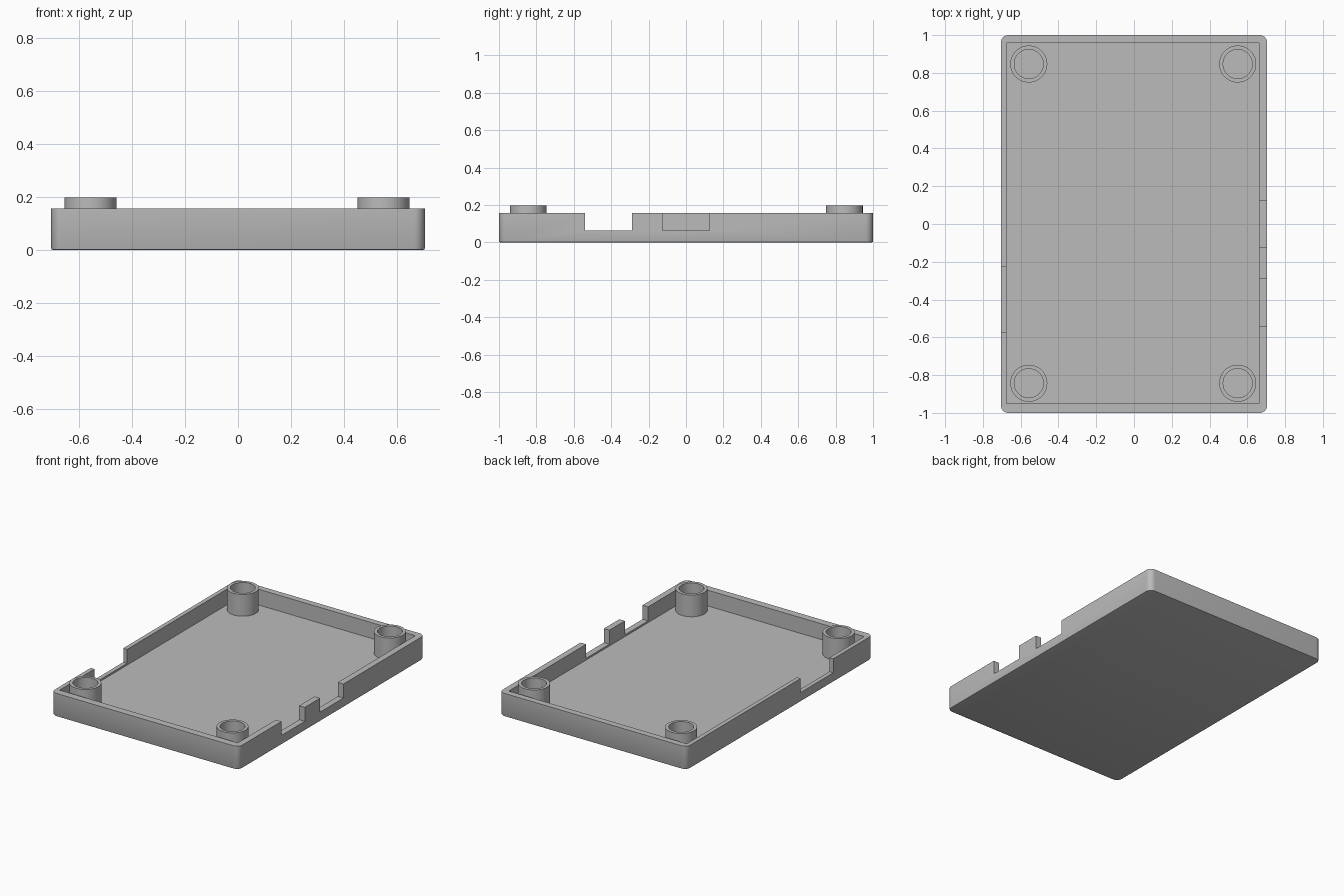
import bpy
import bmesh
from math import radians, tau
from mathutils import Vector

if "Cube" in bpy.data.objects:
    bpy.data.objects.remove(bpy.data.objects["Cube"], do_unlink=True)

HALF_X, HALF_Y = 0.705, 1.0
WALL_TOP, FLOOR, NOTCH_Z, POST_TOP = 0.157, 0.05, 0.062, 0.198

grey = bpy.data.materials.new("plain grey")
grey.diffuse_color = (0.5, 0.5, 0.5, 1)
grey.use_nodes = True
grey.node_tree.nodes["Principled BSDF"].inputs["Base Color"].default_value = (0.5, 0.5, 0.5, 1)


def add_object(name, bm):
    bmesh.ops.recalc_face_normals(bm, faces=bm.faces[:])
    mesh = bpy.data.meshes.new(name)
    bm.to_mesh(mesh)
    bm.free()
    mesh.materials.append(grey)
    obj = bpy.data.objects.new(name, mesh)
    bpy.context.collection.objects.link(obj)
    return obj


def box(low, high):
    bm = bmesh.new()
    bmesh.ops.create_cube(bm, size=1)
    low, high = Vector(low), Vector(high)
    for v in bm.verts:
        v.co = (low + high) / 2 + v.co * (high - low)
    return bm


def smooth(obj):
    bpy.ops.object.select_all(action="DESELECT")
    obj.select_set(True)
    bpy.context.view_layer.objects.active = obj
    bpy.ops.object.shade_smooth_by_angle(angle=radians(30))


# Tray body: upright corners rounded, underside edge slightly eased
bm = box((-HALF_X, -HALF_Y, 0), (HALF_X, HALF_Y, WALL_TOP))
upright = [e for e in bm.edges if abs(e.verts[0].co.z - e.verts[1].co.z) > 0.1]
bmesh.ops.bevel(bm, geom=upright, offset=0.04, segments=8, profile=0.5, affect="EDGES")
under = [e for e in bm.edges if all(v.co.z < 0.001 for v in e.verts)]
bmesh.ops.bevel(bm, geom=under, offset=0.006, segments=2, profile=0.5, affect="EDGES")
tray = add_object("tray", bm)

# Cavity and side wall notches
cuts = {
    "cavity_cutter": ((-0.676, -0.95, FLOOR), (0.663, 0.957, 0.3)),
    "left_front_notch_cutter": ((0.6, -0.54, NOTCH_Z), (0.8, -0.29, 0.3)),
    "left_middle_notch_cutter": ((0.6, -0.125, NOTCH_Z), (0.8, 0.125, 0.3)),
    "right_notch_cutter": ((-0.8, -0.575, NOTCH_Z), (-0.6, -0.225, 0.3)),
}
bpy.context.view_layer.objects.active = tray
for name, (low, high) in cuts.items():
    cutter = add_object(name, box(low, high))
    cutter.hide_render = True
    mod = tray.modifiers.new(name, "BOOLEAN")
    mod.operation = "DIFFERENCE"
    mod.solver = "EXACT"
    mod.object = cutter
    bpy.ops.object.modifier_apply(modifier=name)
    bpy.data.objects.remove(cutter, do_unlink=True)
smooth(tray)


# Hollow corner posts, spun from a wall section
def post(name, x, y):
    bm = bmesh.new()
    section = [(0.077, FLOOR - 0.01), (0.098, FLOOR - 0.01), (0.098, POST_TOP), (0.077, POST_TOP)]
    verts = [bm.verts.new((r, 0, z)) for r, z in section]
    edges = [bm.edges.new((verts[i], verts[i - 1])) for i in range(4)]
    bmesh.ops.spin(bm, geom=verts + edges, cent=(0, 0, 0), axis=(0, 0, 1), angle=tau, steps=48)
    bmesh.ops.remove_doubles(bm, verts=bm.verts[:], dist=0.0001)
    obj = add_object(name, bm)
    obj.location = (x, y, 0)
    smooth(obj)


for side, x in (("right", -0.557), ("left", 0.549)):
    for end, y in (("front", -0.843), ("back", 0.847)):
        post(f"{end}_{side}_post", x, y)
